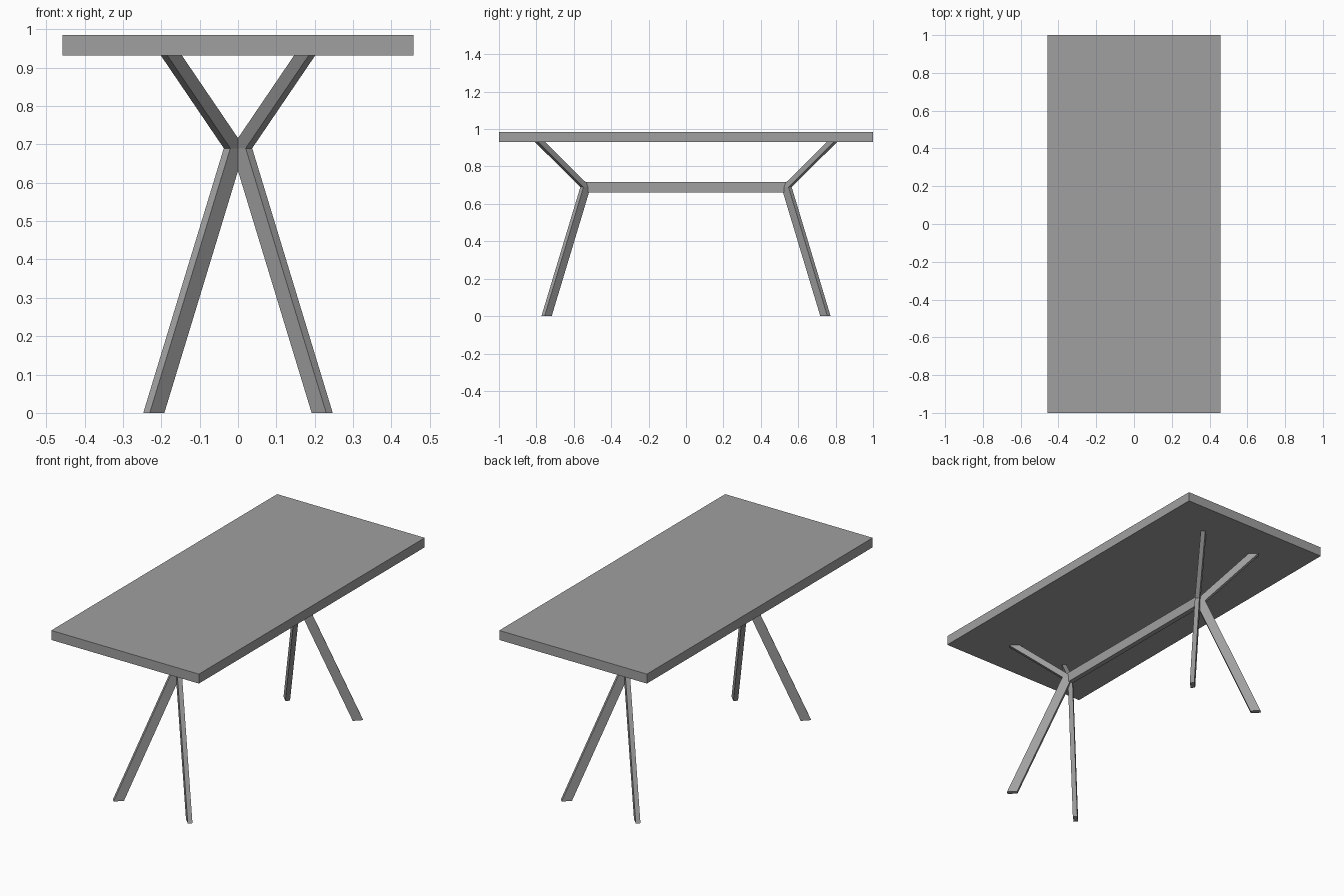
import bpy
import bmesh
from mathutils import Vector

cube = bpy.data.objects.get("Cube")
if cube:
    bpy.data.objects.remove(cube, do_unlink=True)

GREY = (0.35, 0.35, 0.35, 1.0)
grey = bpy.data.materials.new("plain grey")
grey.use_nodes = True
grey.diffuse_color = GREY
grey.node_tree.nodes["Principled BSDF"].inputs["Base Color"].default_value = GREY


def finish(name, bm):
    """Turn a bmesh into a named, coloured object."""
    bmesh.ops.recalc_face_normals(bm, faces=bm.faces)
    mesh = bpy.data.meshes.new(name)
    bm.to_mesh(mesh)
    bm.free()
    mesh.materials.append(grey)
    obj = bpy.data.objects.new(name, mesh)
    bpy.context.collection.objects.link(obj)
    return obj


def box(name, size, z):
    """Box centred on x and y, at centre height z."""
    bm = bmesh.new()
    bmesh.ops.create_cube(bm, size=1)
    bmesh.ops.scale(bm, vec=size, verts=bm.verts)
    bmesh.ops.translate(bm, vec=(0, 0, z), verts=bm.verts)
    return finish(name, bm)


# Table top and the long beam joining the two leg pairs
box("table_top", (0.915, 2.0, 0.053), 0.9585)
box("cross_beam", (0.028, 1.07, 0.056), 0.689)

# Bent legs: one flat bar section, turned diagonally, swept foot - knee - top
depth = Vector((0.038, -0.038, 0))
width = Vector((0.017, 0.017, 0))
section = [Vector(), depth, depth + width, width]
stations = [(0.192, -0.735, 0), (-0.018, -0.527, 0.69), (0.147, -0.772, 0.933)]

bm = bmesh.new()
rings = [[bm.verts.new(Vector(s) + p) for p in section] for s in stations]
for low, high in zip(rings, rings[1:]):
    for i in range(4):
        j = (i + 1) % 4
        bm.faces.new((low[i], low[j], high[j], high[i]))
bm.faces.new(rings[0])
bm.faces.new(rings[-1])
legs = finish("bent_legs", bm)

# Mirror to four legs, trimmed where each pair meets
mirror = legs.modifiers.new("four legs", "MIRROR")
mirror.use_axis = (True, True, False)
mirror.use_bisect_axis = (True, False, False)
